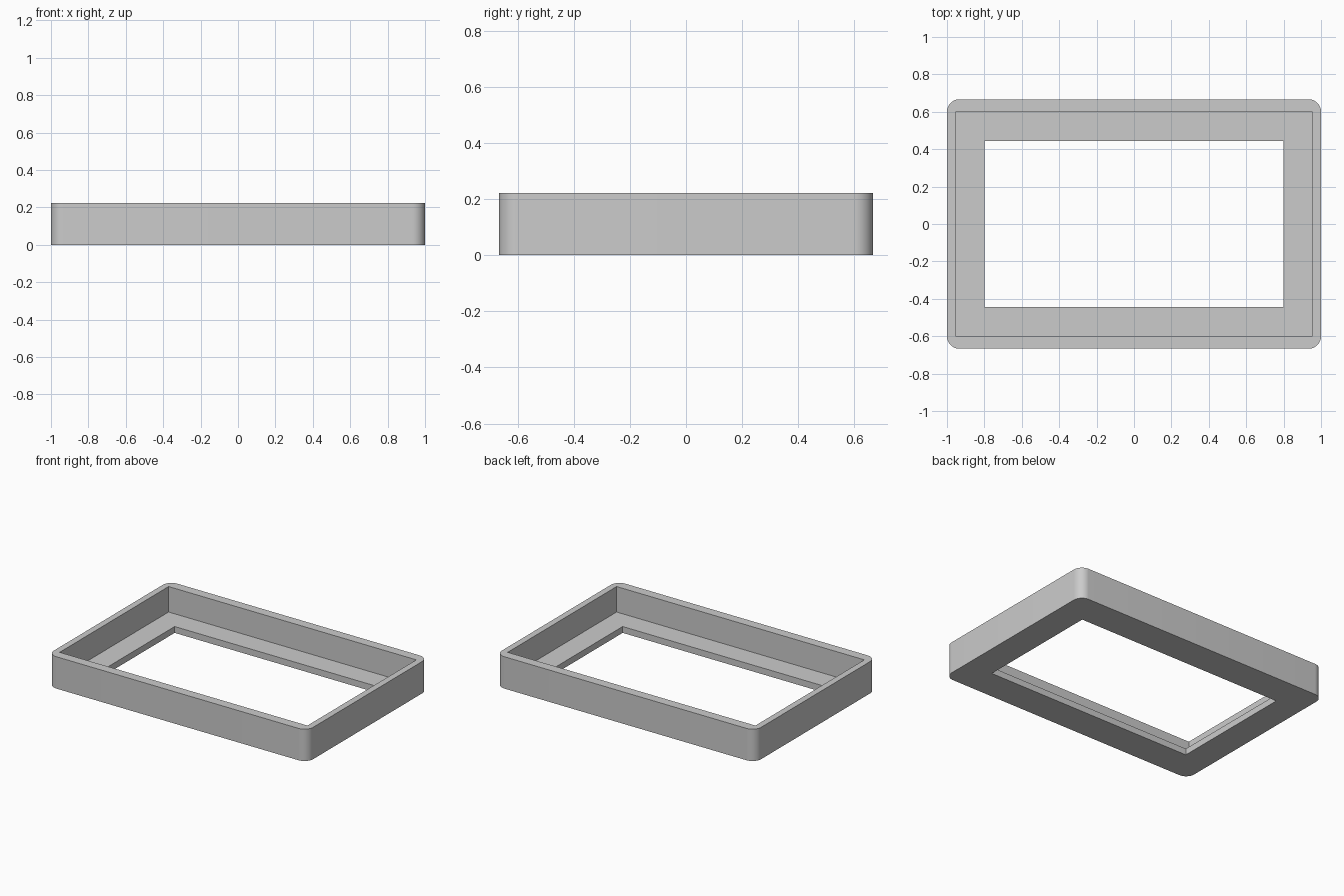
import bpy
import bmesh
from math import radians
from mathutils import Matrix, Vector

default = bpy.data.objects.get("Cube")
if default:
    bpy.data.objects.remove(default, do_unlink=True)

UNIT = 2 / 90          # design grid: 90 x 60 x 10 steps
GREY = (0.6, 0.6, 0.6, 1)


def block(name, width, depth, bottom, top, radius=0):
    """Upright box, sized in grid steps, with optional rounded vertical corners."""
    bm = bmesh.new()
    size = Vector((width, depth, top - bottom)) * UNIT
    place = Matrix.Translation((0, 0, (top + bottom) / 2 * UNIT))
    bmesh.ops.create_cube(bm, size=1, matrix=place @ Matrix.Diagonal(size).to_4x4())
    if radius:
        upright = [e for e in bm.edges
                   if abs(e.verts[0].co.z - e.verts[1].co.z) > 0.01]
        bmesh.ops.bevel(bm, geom=upright, offset=radius * UNIT, segments=12,
                        profile=0.5, affect='EDGES')
    mesh = bpy.data.meshes.new(name)
    bm.to_mesh(mesh)
    bm.free()
    obj = bpy.data.objects.new(name, mesh)
    bpy.context.collection.objects.link(obj)
    return obj


def cut(target, cutter):
    """Subtract the cutter and discard it."""
    cutter.hide_render = True
    mod = target.modifiers.new("cut", 'BOOLEAN')
    mod.operation = 'DIFFERENCE'
    mod.solver = 'EXACT'
    mod.object = cutter
    bpy.context.view_layer.objects.active = target
    bpy.ops.object.modifier_apply(modifier=mod.name)
    bpy.data.objects.remove(cutter, do_unlink=True)


# Rounded outer body
frame = block("bezel_frame", 90, 60, 0, 10, radius=3)

# Square-cornered recess, leaving a thin ledge at the bottom
cut(frame, block("recess_cutter", 86, 54, 2, 12))

# Through opening in the ledge
cut(frame, block("opening_cutter", 72, 40, -2, 4))

# Plain grey finish
grey = bpy.data.materials.new("plain_grey")
grey.use_nodes = True
grey.diffuse_color = GREY
grey.node_tree.nodes["Principled BSDF"].inputs["Base Color"].default_value = GREY
frame.data.materials.clear()
frame.data.materials.append(grey)

# Smooth corners, crisp rims
bpy.ops.object.select_all(action='DESELECT')
frame.select_set(True)
bpy.context.view_layer.objects.active = frame
bpy.ops.object.shade_smooth_by_angle(angle=radians(30))
